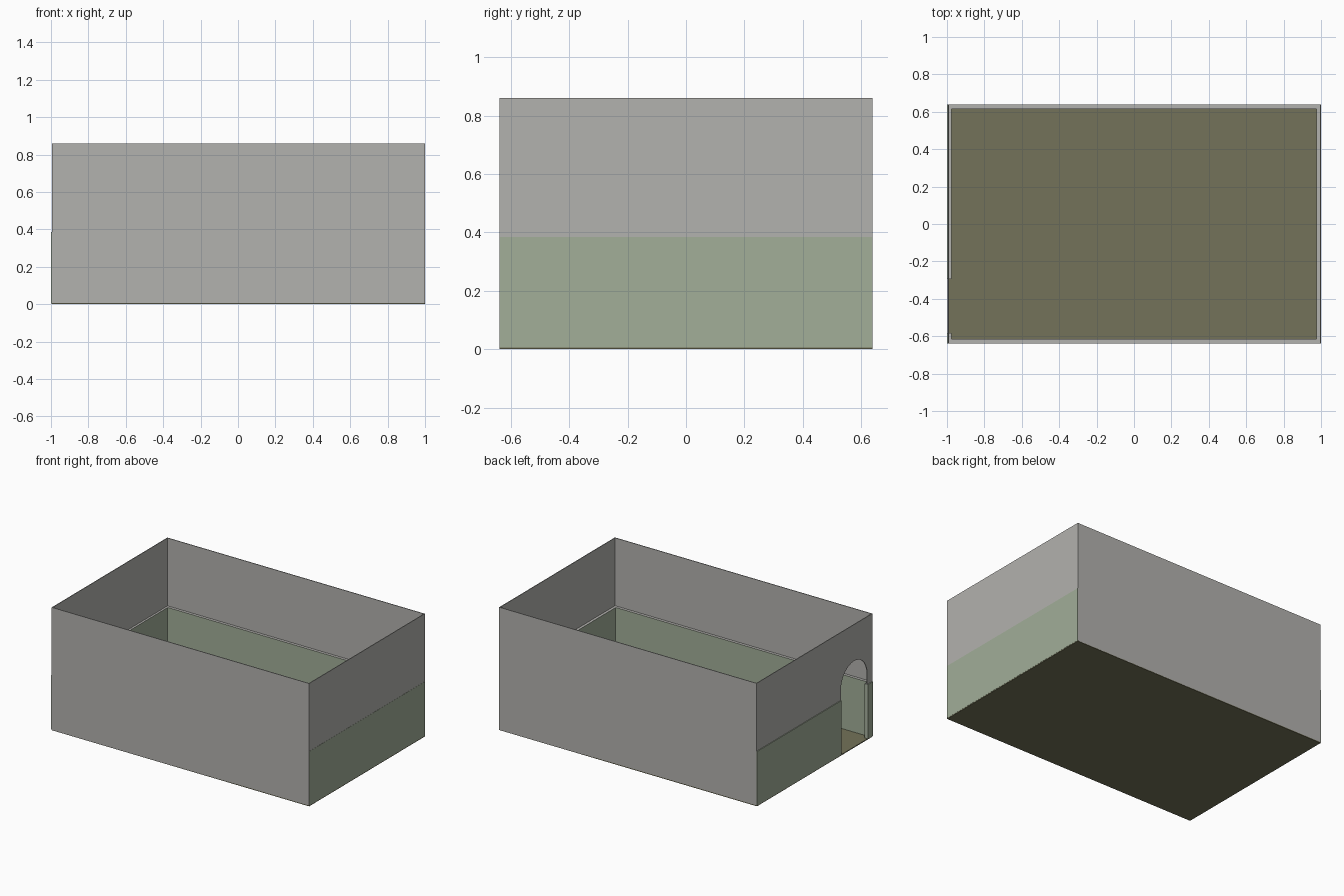
import bpy, bmesh, math

if "Cube" in bpy.data.objects:
    bpy.data.objects.remove(bpy.data.objects["Cube"])

# Flat colours
def mat(name, rgb):
    m = bpy.data.materials.new(name)
    m.diffuse_color = (*rgb, 1)
    m.use_nodes = True
    m.node_tree.nodes["Principled BSDF"].inputs["Base Color"].default_value = m.diffuse_color
    return m

GREY = mat("grey plaster", (0.45, 0.445, 0.425))
GREEN = mat("pale green panelling", (0.36, 0.425, 0.315))
OLIVE = mat("olive floor", (0.175, 0.17, 0.10))

X, Y, H = 1.0, 0.64, 0.86      # half length, half width, wall height
F, R, T = 0.006, 0.385, 0.005  # floor thickness, panelling height, wall thickness
D0, D1 = -0.583, -0.293        # doorway sides along y


def finish(name, bm, mats, rule=None):
    bmesh.ops.recalc_face_normals(bm, faces=bm.faces[:])
    if rule:
        for f in bm.faces:
            f.material_index = rule(f)
    me = bpy.data.meshes.new(name)
    bm.to_mesh(me)
    bm.free()
    for m in mats:
        me.materials.append(m)
    ob = bpy.data.objects.new(name, me)
    bpy.context.collection.objects.link(ob)
    return ob


def box(name, x, y, z, mats, rule=None):
    bm = bmesh.new()
    bmesh.ops.create_cube(bm, size=1)
    for v in bm.verts:
        for i, (a, b) in enumerate((x, y, z)):
            v.co[i] = b if v.co[i] > 0 else a
    return finish(name, bm, mats, rule)


def ledge(f):
    # the top of the inner panelling is a grey ledge
    return 1 if f.normal.z > 0.9 else 0


# Floor slab
box("floor", (-0.998, 0.999), (-Y, Y), (0, F), [OLIVE])

# Long walls with inner panelling
for side, s in (("front", -1), ("back", 1)):
    def span(a, b):
        return tuple(sorted((s * a, s * b)))
    box(side + "_wall", (-X + T, X - 0.001), span(Y - T, Y), (0.002, H), [GREY])
    box(side + "_panelling", (-X + T, X - 0.006), span(0.615, Y - T),
        (F, R), [GREEN, GREY], ledge)

# Right end wall, panelled inside and out
box("right_wall", (X - 0.006, X - 0.001), (-Y + T, Y - T), (F, H), [GREY])
box("right_inner_panelling", (0.975, X - 0.006), (-0.615, 0.615), (F, R), [GREEN, GREY], ledge)
box("right_outer_panelling", (X - 0.001, X), (-Y, Y), (F, R), [GREEN])

# Left end wall with an arched doorway
c, r, spring = (D0 + D1) / 2, (D1 - D0) / 2, 0.46
arch = [(c - r * math.cos(math.pi * i / 16), spring + r * math.sin(math.pi * i / 16))
        for i in range(17)]
outline = [(-Y + T, F), (D0, F)] + arch + [(D1, F), (Y - T, F), (Y - T, H), (-Y + T, H)]
bm = bmesh.new()
face = bm.faces.new([bm.verts.new((-X + T, y, z)) for y, z in outline])
ext = bmesh.ops.extrude_face_region(bm, geom=[face])
moved = [v for v in ext["geom"] if isinstance(v, bmesh.types.BMVert)]
bmesh.ops.translate(bm, verts=moved, vec=(T, 0, 0))
finish("left_arched_wall", bm, [GREY])

# Left panelling on both sides of the doorway
for tag, a, b, ia, ib in (("near", -Y, D0, -0.615, D0), ("far", D1, Y, D1, 0.615)):
    box("left_outer_panelling_" + tag, (-X, -X + T), (a, b), (F, R), [GREEN])
    box("left_inner_panelling_" + tag, (-X + 2 * T, -0.975), (ia, ib), (F, R),
        [GREEN, GREY], ledge)
